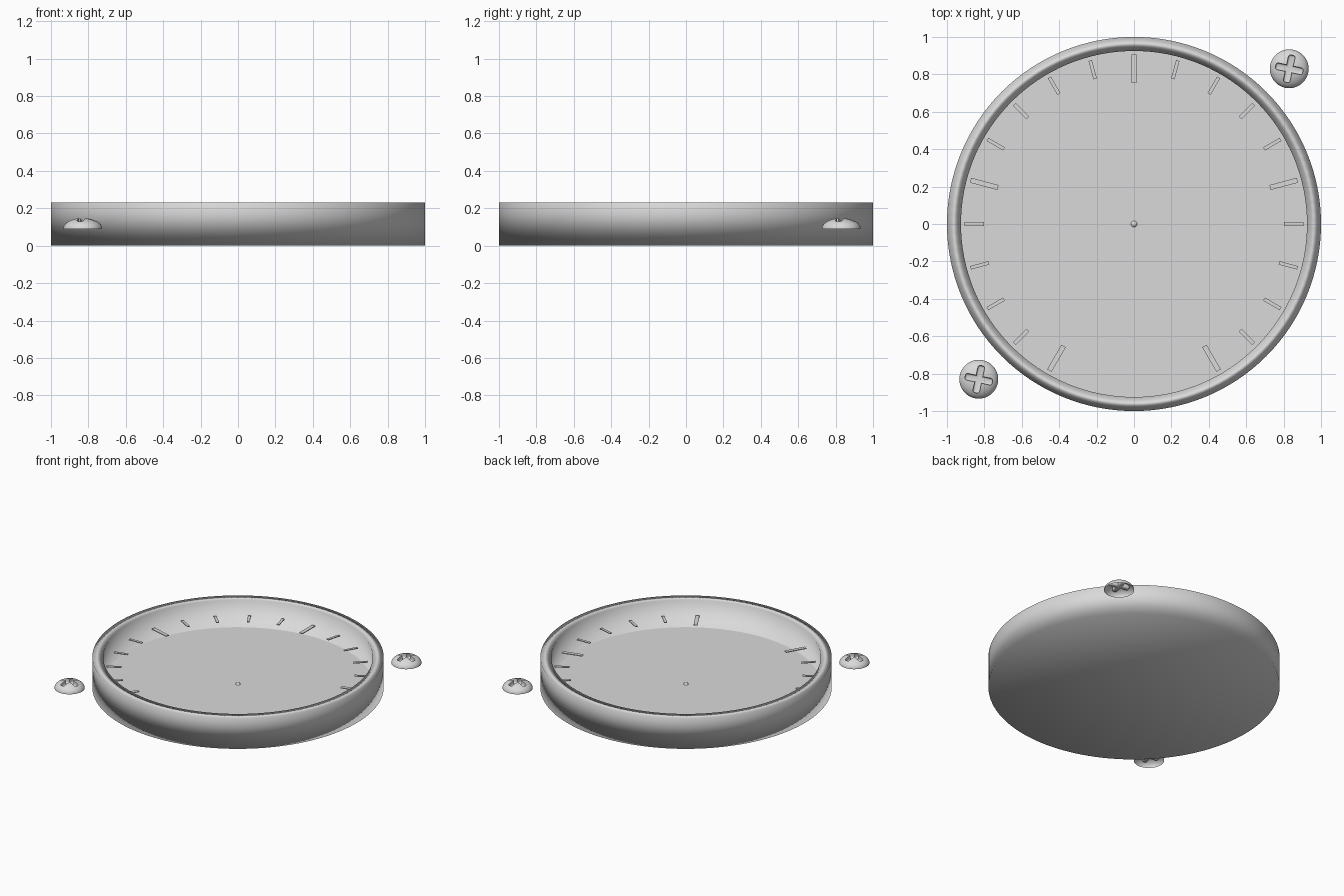
import bpy, bmesh, math
from mathutils import Matrix, Vector

old = bpy.data.objects.get("Cube")
if old:
    bpy.data.objects.remove(old, do_unlink=True)

grey = bpy.data.materials.new("light_grey")
grey.use_nodes = True
colour = (0.7, 0.7, 0.7, 1)
grey.diffuse_color = colour
grey.node_tree.nodes["Principled BSDF"].inputs["Base Color"].default_value = colour


def add_object(name, bm):
    bmesh.ops.recalc_face_normals(bm, faces=bm.faces)
    mesh = bpy.data.meshes.new(name)
    bm.to_mesh(mesh)
    bm.free()
    mesh.materials.append(grey)
    obj = bpy.data.objects.new(name, mesh)
    bpy.context.collection.objects.link(obj)
    return obj


def lathe(name, profile, steps):
    """Spin a closed (radius, height) profile around the z axis."""
    bm = bmesh.new()
    verts = [bm.verts.new((r, 0, z)) for r, z in profile]
    edges = [bm.edges.new(pair) for pair in zip(verts, verts[1:])]
    bmesh.ops.spin(bm, geom=verts + edges, cent=(0, 0, 0), axis=(0, 0, 1),
                   angle=math.tau, steps=steps, use_merge=True)
    bmesh.ops.remove_doubles(bm, verts=bm.verts, dist=0.00005)
    return add_object(name, bm)


def smooth(obj, angle=None):
    bpy.ops.object.select_all(action='DESELECT')
    obj.select_set(True)
    bpy.context.view_layer.objects.active = obj
    if angle is None:
        bpy.ops.object.shade_smooth()
    else:
        bpy.ops.object.shade_smooth_by_angle(angle=math.radians(angle))


def box(bm, size, matrix):
    return bmesh.ops.create_cube(
        bm, size=1, matrix=matrix @ Matrix.Diagonal((*size, 1)))["verts"]


# Shallow cup with a raised rim, softly shaded over its edges
INNER, HEIGHT = 0.925, 0.23
bezel = lathe("bezel", [(0, 0), (1, 0), (1, HEIGHT), (INNER, HEIGHT),
                        (INNER, 0.015), (0, 0.015)], 128)
smooth(bezel)
weighted = bezel.modifiers.new("soft_edges", 'WEIGHTED_NORMAL')
weighted.mode = 'FACE_AREA'

# Flat dial plate and its tiny centre pin
bm = bmesh.new()
bmesh.ops.create_circle(bm, cap_ends=True, segments=128, radius=INNER,
                        matrix=Matrix.Translation((0, 0, 0.024)))
dial = add_object("dial_plate", bm)
if dial.data.polygons[0].normal.z < 0:
    dial.data.flip_normals()
pin = lathe("centre_pin", [(0, 0.02), (0.018, 0.02), (0.014, 0.03), (0, 0.035)], 16)
smooth(pin, 60)

# Scale marks hovering above the dial, every fourth or fifth one long
LONG = (-60, 15, 90, 165, 240)
bm = bmesh.new()
for angle in range(-60, 241, 15):
    start, width = (0.753, 0.027) if angle in LONG else (0.803, 0.019)
    end = 0.905
    turn = Matrix.Rotation(math.radians(angle), 4, 'Z')
    place = Matrix.Translation(((start + end) / 2, 0, 0.121))
    box(bm, (end - start, width, 0.006), turn @ place)
add_object("scale_marks", bm)

# Hollow domed screw head with a pressed cross recess
RADIUS, RISE = 0.104, 0.058
arc = [(RADIUS * math.cos(t), RISE * math.sin(t))
       for t in (i * math.pi / 24 for i in range(12))]
screw = lathe("screw_head_back", [(0, 0)] + arc + [(0, RISE)], 48)

cutters = []
for angle in (-12, 78):
    bm = bmesh.new()
    turn = Matrix.Rotation(math.radians(angle), 4, 'Z')
    box(bm, (0.148, 0.036, 0.08), turn @ Matrix.Translation((0, 0, 0.06)))
    bmesh.ops.bevel(bm, geom=list(bm.edges), offset=0.011, segments=3,
                    profile=0.5, affect='EDGES')
    cutter = add_object("recess_cutter", bm)
    cutter.hide_render = True
    cutters.append(cutter)
    cut = screw.modifiers.new("recess", 'BOOLEAN')
    cut.operation = 'DIFFERENCE'
    cut.solver = 'EXACT'
    cut.object = cutter

graph = bpy.context.evaluated_depsgraph_get()
mesh = bpy.data.meshes.new_from_object(screw.evaluated_get(graph))
screw.modifiers.clear()
screw.data = mesh
for cutter in cutters:
    bpy.data.objects.remove(cutter, do_unlink=True)

# Open the underside of the head
bm = bmesh.new()
bm.from_mesh(mesh)
base = [f for f in bm.faces if all(abs(v.co.z) < 0.0005 for v in f.verts)]
bmesh.ops.delete(bm, geom=base, context='FACES')
bm.to_mesh(mesh)
bm.free()
smooth(screw, 40)

# One head at the back left, its twin at the front right
screw.location = Vector((0.83, 0.83, 0.09))
twin = screw.copy()
twin.name = "screw_head_front"
twin.location = Vector((-0.83, -0.83, 0.09))
bpy.context.collection.objects.link(twin)
